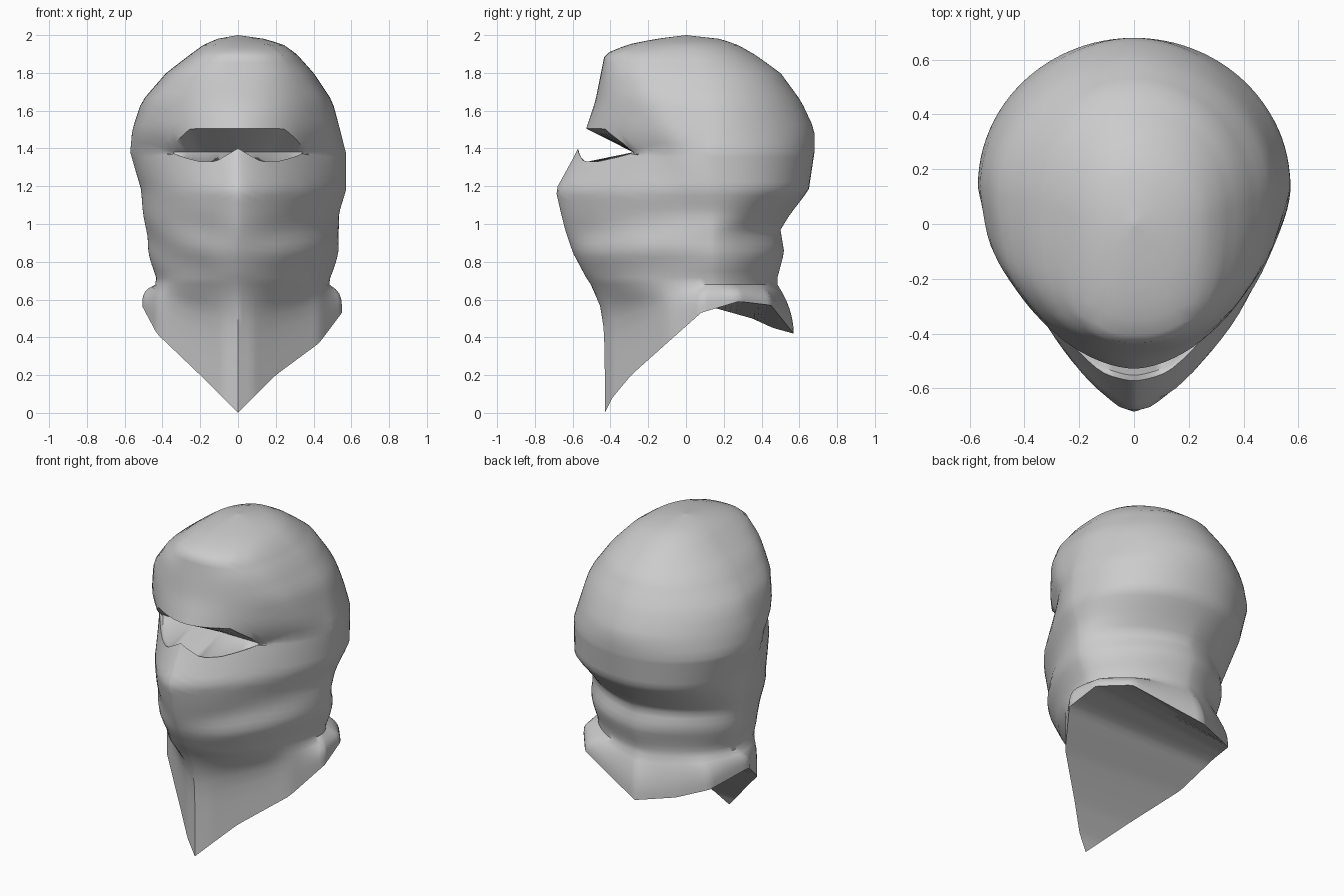
import bpy, bmesh
from math import sin, cos, radians, pi, exp

cube = bpy.data.objects.get("Cube")
if cube:
    bpy.data.objects.remove(cube)

COLUMNS = 96
SLOT_HALF, SLOT_Z, SLOT_Y = .35, 1.38, -.28

# Silhouette by height: z, front, back, right, left, front and back roundness
PROFILE = [
    (.6, -.44, .5, -.47, .49, 1.7, 1.7),
    (.7, -.52, .48, -.43, .48, 1.7, 1.7),
    (.85, -.6, .52, -.47, .54, 1.6, 1.6),
    (.97, -.64, .5, -.49, .53, 1.5, 1.6),
    (1.05, -.66, .55, -.5, .53, 1.5, 1.8),
    (1.18, -.69, .65, -.51, .57, 1.45, 2.1),
    (1.38, -.58, .68, -.57, .57, 1.35, 2),
    (1.5, -.53, .68, -.56, .54, 1.75, 1.85),
    (1.65, -.48, .61, -.51, .5, 2.1, 1.85),
    (1.8, -.45, .5, -.38, .4, 2.5, 2),
    (1.9, -.43, .36, -.25, .31, 2.6, 2),
    (1.95, -.31, .27, -.18, .24, 2.4, 2),
    (1.98, -.16, .18, -.11, .14, 2, 2),
    (2, 0, 0, 0, 0, 2, 2),
]
# Hem of the cloth by angle from the front: degrees, x, y, z
HEM = [
    (0, 0, -.43, 0), (12, .08, -.39, .08), (35, .2, -.29, .2),
    (65, .43, -.1, .37), (90, .55, .08, .53), (113, .52, .28, .59),
    (142, .39, .45, .57), (180, -.04, .57, .42), (205, -.25, .46, .45),
    (232, -.41, .35, .5), (265, -.51, .1, .57), (295, -.43, -.1, .42),
    (325, -.2, -.29, .2), (348, -.08, -.39, .08), (360, 0, -.43, 0),
]


def sample(table, key):
    """Linear lookup in a table sorted by its first column."""
    key = min(max(key, table[0][0]), table[-1][0])
    for a, b in zip(table, table[1:]):
        if key <= b[0]:
            f = (key - a[0]) / (b[0] - a[0])
            return [p + (q - p) * f for p, q in zip(a[1:], b[1:])]


def bump(value, width):
    return exp(-(value / width) ** 2)


def power(value, p):
    return (1 if value > 0 else -1) * abs(value) ** (2 / p)


def surface(t, z):
    """Point on the cloth at an angle and height, with its folds."""
    front, back, right, left, p_front, p_back = sample(PROFILE, z)
    mid = .14 * min(1, (2 - z) / .4)
    s, c = sin(t), cos(t)
    p = p_front if c > 0 else p_back
    x = (left if s > 0 else -right) * power(s, p)
    y = mid - ((mid - front) if c > 0 else (back - mid)) * power(c, p)
    # Ridge where the hood wraps the face, and draped folds at the neck
    ridge = bump(y - .1 + .5 * (z - 1.1), .1) * bump(z - 1.5, .3) * s * s
    drape = sin((z - .35 * y) * 20 + s) * bump(z - .88, .15)
    fold = .015 * ridge + .007 * drape * min(1, abs(s) * 2)
    return (x + s * fold, y - c * fold, z)


def slot_heights(t):
    """Upper lip, lower lip and floor of the eye slot at an angle."""
    x = abs(surface(t, SLOT_Z)[0])
    if cos(t) <= 0 or x >= SLOT_HALF:
        gap = .05 if cos(t) <= 0 else min(.05, .005 + (x - SLOT_HALF) * .4)
        return SLOT_Z + gap, SLOT_Z - gap, None
    edge = min(1, (SLOT_HALF - x) / .15) ** .7
    nose = max(0, 1 - x / .12)
    floor = SLOT_Z - .05 * edge
    return SLOT_Z + .125 * edge, floor + .07 * nose, floor - .006


def column(t):
    """One strip of points from crown to hem."""
    upper, lower, floor = slot_heights(t)
    pts = [surface(t, upper + (2 - upper) * sin(k / 18 * pi / 2))
           for k in range(17, -1, -1)]
    x, y, z = surface(t, SLOT_Z)
    if floor is None:
        pts += [(x, y, z), surface(t, (z + lower) / 2)]
    else:
        lip = surface(t, lower)
        pts += [(x, max(y, SLOT_Y), z), (lip[0] * .98, lip[1] + .02, floor)]
    neck = .68
    pts += [surface(t, lower + (neck - lower) * k / 18) for k in range(19)]
    start = pts[-1]
    hem = sample(HEM, t * 180 / pi)
    for k in range(1, 7):
        f = k / 6
        ease = 1 - (1 - f) ** (4 + 2 * cos(t))
        pts.append((start[0] + (hem[0] - start[0]) * ease,
                    start[1] + (hem[1] - start[1]) * ease,
                    start[2] + (hem[2] - start[2]) * f))
    return pts


# Hood: strips joined around and closed at the crown
bm = bmesh.new()
strips = [[bm.verts.new(p) for p in column(2 * pi * i / COLUMNS)]
          for i in range(COLUMNS)]
crown = bm.verts.new((0, 0, 2))
for a, b in zip(strips, strips[1:] + strips[:1]):
    bm.faces.new((crown, a[0], b[0]))
    for k in range(len(a) - 1):
        bm.faces.new((a[k], a[k + 1], b[k + 1], b[k]))
# Underside: bands running across from one side of the hem to the other
hem_loop = [strip[-1] for strip in strips]
for i in range(COLUMNS // 2):
    band = (hem_loop[i], hem_loop[i + 1], hem_loop[-i - 1], hem_loop[-i])
    bm.faces.new(tuple(dict.fromkeys(band)))
bmesh.ops.recalc_face_normals(bm, faces=bm.faces)
mesh = bpy.data.meshes.new("cloth_hood")
bm.to_mesh(mesh)
bm.free()
hood = bpy.data.objects.new("cloth_hood", mesh)
bpy.context.collection.objects.link(hood)

# Plain grey cloth
GREY = (.6, .6, .6, 1)
cloth = bpy.data.materials.new("grey_cloth")
cloth.use_nodes = True
cloth.diffuse_color = GREY
cloth.node_tree.nodes["Principled BSDF"].inputs["Base Color"].default_value = GREY
mesh.materials.append(cloth)

bpy.ops.object.select_all(action="DESELECT")
hood.select_set(True)
bpy.context.view_layer.objects.active = hood
bpy.ops.object.shade_smooth_by_angle(angle=radians(50))
